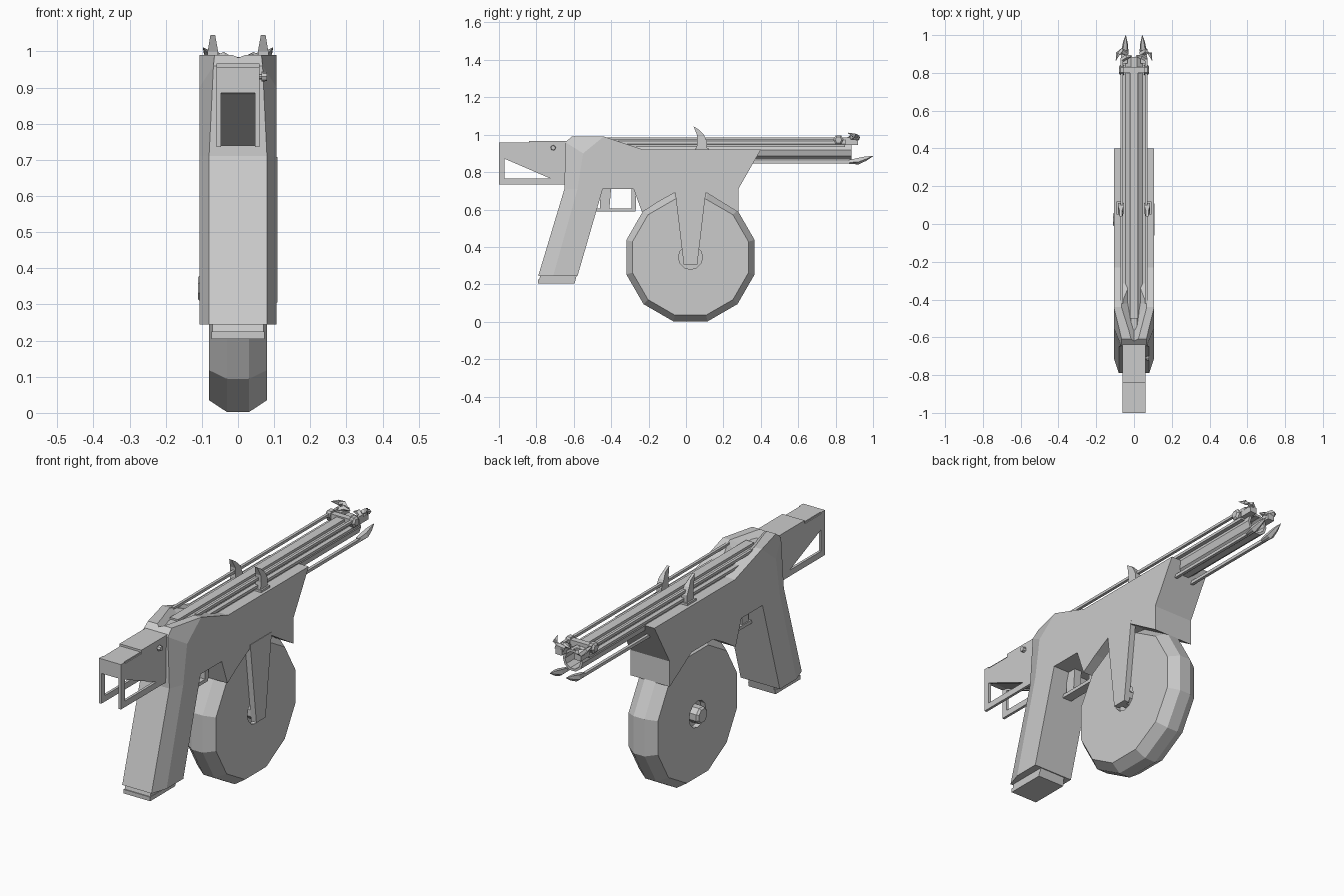
import bpy, bmesh, math
from mathutils import Vector

if "Cube" in bpy.data.objects:
    bpy.data.objects.remove(bpy.data.objects["Cube"])

grey = bpy.data.materials.new("plain grey")
grey.diffuse_color = (0.6, 0.6, 0.6, 1)
grey.use_nodes = True
grey.node_tree.nodes["Principled BSDF"].inputs["Base Color"].default_value = grey.diffuse_color


def make(name, verts, faces):
    me = bpy.data.meshes.new(name)
    bm = bmesh.new()
    vs = [bm.verts.new(v) for v in verts]
    for f in faces:
        bm.faces.new([vs[i] for i in f])
    bmesh.ops.recalc_face_normals(bm, faces=bm.faces)
    bm.to_mesh(me)
    bm.free()
    me.materials.append(grey)
    ob = bpy.data.objects.new(name, me)
    bpy.context.collection.objects.link(ob)
    return ob


def loft(name, rings, loop=False):
    """Skin equal-length rings of points; cap the ends unless looped."""
    n, m = len(rings[0]), len(rings)
    faces = []
    for r in range(m if loop else m - 1):
        s = (r + 1) % m
        faces += [(r*n + i, r*n + (i+1) % n, s*n + (i+1) % n, s*n + i) for i in range(n)]
    if not loop:
        faces += [tuple(range(n)), tuple(range((m-1)*n, m*n))]
    return make(name, [p for ring in rings for p in ring], faces)


def slab(name, x0, x1, prof):
    """Side profile (y, z) extruded across x."""
    return loft(name, [[(x, y, z) for y, z in prof] for x in (x0, x1)])


def box(name, x0, x1, y0, y1, z0, z1):
    return slab(name, x0, x1, [(y0, z0), (y1, z0), (y1, z1), (y0, z1)])


def disc(name, y, z, steps, n, phase=0.0):
    """Polygonal disc on the x axis from (x, radius) steps."""
    return loft(name, [[(x, y + r*math.cos(phase + 2*math.pi*i/n), z + r*math.sin(phase + 2*math.pi*i/n))
                        for i in range(n)] for x, r in steps])


def spike(name, points, n=5):
    """Tapered curved rod through (x, y, z, radius) points."""
    rings = []
    for k, p in enumerate(points):
        a, b = points[max(k-1, 0)], points[min(k+1, len(points)-1)]
        d = (Vector(b[:3]) - Vector(a[:3])).normalized()
        u = d.cross(Vector((1, 0, 0)) if abs(d.x) < 0.8 else Vector((0, 0, 1))).normalized()
        v = d.cross(u)
        rings.append([Vector(p[:3]) + p[3]*(u*math.cos(t*2*math.pi/n) + v*math.sin(t*2*math.pi/n))
                      for t in range(n)])
    return loft(name, rings)


def cut(ob, cutter):
    mod = ob.modifiers.new("cut", 'BOOLEAN')
    mod.operation, mod.object, mod.solver = 'DIFFERENCE', cutter, 'EXACT'
    cutter.hide_render = True
    cutter.hide_viewport = True


# Main body with drum arch, and the grip front
W = 0.107
body = slab("body", -W, W, [
    (-0.71, .245), (-.58, .245), (-.445, .71), (-.28, .71), (-.235, .585), (-.15, .64), (-.06, .69),
    (.11, .69), (.19, .64), (.28, .585), (.28, .71), (.40, .92), (-.23, .92), (-.44, .99),
    (-.55, .90), (-.58, .71)])
# Tapered back of grip and receiver
back = loft("grip_back", [
    [(-w, y, z), (w, y, z), (W, my, mz), (-W, my, mz)] for y, z, w, my, mz in (
        (-.79, .245, .08, -.71, .245), (-.65, .71, .08, -.58, .71),
        (-.645, .96, .068, -.55, .90), (-.61, .99, .065, -.44, .99))])
# V groove through the hump for the barrel
groove = loft("groove_cutter", [
    [(-w, y, 1.05), (w, y, 1.05), (w, y, 1.0), (0, y, zc), (-w, y, 1.0)]
    for y, w, zc in ((-.63, .03, .985), (-.42, .085, .93), (-.1, .085, .925))])
cut(body, groove)
cut(back, groove)
slab("grip_base", -.07, .07, [(-.785, .225), (-.59, .225), (-.585, .245), (-.78, .245)])
slab("grip_foot", -.073, .073, [(-.79, .205), (-.595, .205), (-.59, .225), (-.79, .225)])

# Shoulder stock: wedge, raised lid and two open side frames
slab("stock_wedge", -.055, .055, [(-1, .885), (-.97, .88), (-.715, .765), (-.66, .74), (-.62, .86),
                                  (-.62, .965), (-.84, .957), (-1, .957)])
box("stock_lid", -.06, .06, -.84, -.63, .93, .967)
for s, side in ((-1, "left"), (1, "right")):
    a, b = sorted((s*.047, s*.06))
    box("stock_post_" + side, a, b, -1, -.97, .735, .957)
    box("stock_rail_" + side, a, b, -1, -.65, .735, .765)
    slab("stock_cheek_" + side, a, b, [(-.99, .88), (-.70, .755), (-.64, .755), (-.63, .95), (-.99, .95)])
disc("stock_pin", -.71, .93, [(.05, .008), (.065, .008), (.065, .014), (.08, .012)], 8)

# Guard and lever
box("guard_bottom", -.025, .025, -.49, -.27, .588, .605)
box("guard_front", -.025, .025, -.292, -.268, .60, .72)
slab("lever", -.02, .02, [(-.46, .60), (-.41, .60), (-.40, .72), (-.46, .72)])

# Twelve-sided drum with recessed hubs
C = math.cos(math.pi/12)
DY, DZ = .024, .345
drum = disc("drum", DY, DZ, [(-.08, .31/C), (-.03, .343/C), (.03, .343/C), (.08, .31/C)], 12, math.pi/12)
for s in (-1, 1):
    cut(drum, disc("hub_recess_cutter", DY, DZ, [(s*.055, .065), (s*.12, .065)], 12))
disc("hub_left", DY, DZ, [(-.05, .042), (-.1, .042), (-.11, .034)], 8, math.pi/8)
disc("hub_right", DY, DZ, [(.05, .042), (.09, .042)], 8, math.pi/8)
slab("drum_arm", .08, .109, [(-.012, .305), (.06, .305), (.108, .708), (-.06, .708)])

# Hollow barrel: outer skin, muzzle and bore
def ring(y, r, n=10):
    return [(r*math.cos(2*math.pi*i/n), y, .918 + r*math.sin(2*math.pi*i/n)) for i in range(n)]


loft("barrel", [ring(-.56, .054), ring(.885, .054), ring(.885, .042), ring(.6, .042), ring(.6, .001)])
box("top_rib", -.022, .022, -.5, .82, .955, .978)
# Clamp holding the top rods
box("rod_clamp", -.072, .072, .80, .83, .955, .985)

for s, side in ((-1, "left"), (1, "right")):
    # Long rods above and below the barrel
    a, b = sorted((s*.057, s*.071))
    box("top_rod_" + side, a, b, -.42, .88, .973, .986)
    a, b = sorted((s*.046, s*.068))
    box("side_strip_" + side, a, b, -.5, .85, .935, .948)
    a, b = sorted((s*.04, s*.055))
    box("lower_rod_" + side, a, b, .30, .92, .846, .861)
    disc("clamp_end_" + side, .815, .972, [(s*.052, .026), (s*.072, .028), (s*.08, .018)], 6)
    # Forward prong, hooked claws and upright horn
    spike("prong_" + side, [(s*.045, .87, .855, .012), (s*.048, .92, .86, .019),
                            (s*.046, .96, .873, .013), (s*.044, 1.0, .886, .001)])
    spike("claw_" + side, [(s*.035, .90, .97, .014), (s*.065, .915, .985, .017),
                           (s*.085, .90, .995, .012), (s*.096, .865, 1.01, .001)])
    spike("inner_claw_" + side, [(s*.065, .87, .975, .013), (s*.04, .885, .985, .014),
                                 (s*.01, .89, .978, .003)])
    box("claw_block_" + side, min(s*.035, s*.07), max(s*.035, s*.07), .85, .92, .945, .975)
    a, b = sorted((s*.055, s*.084))
    horn = slab("horn_" + side, a, b, [(.055, .915), (.112, .915), (.112, .965), (.095, 1.0), (.072, 1.025),
                                       (.04, 1.045), (.058, 1.0), (.06, .965)])
    for v in horn.data.vertices:
        if v.co.z > 1.01:
            v.co.x = s*.07 + (v.co.x - s*.07)*.45
    box("horn_foot_" + side, min(s*.045, s*.092), max(s*.045, s*.092), .05, .12, .91, .93)
